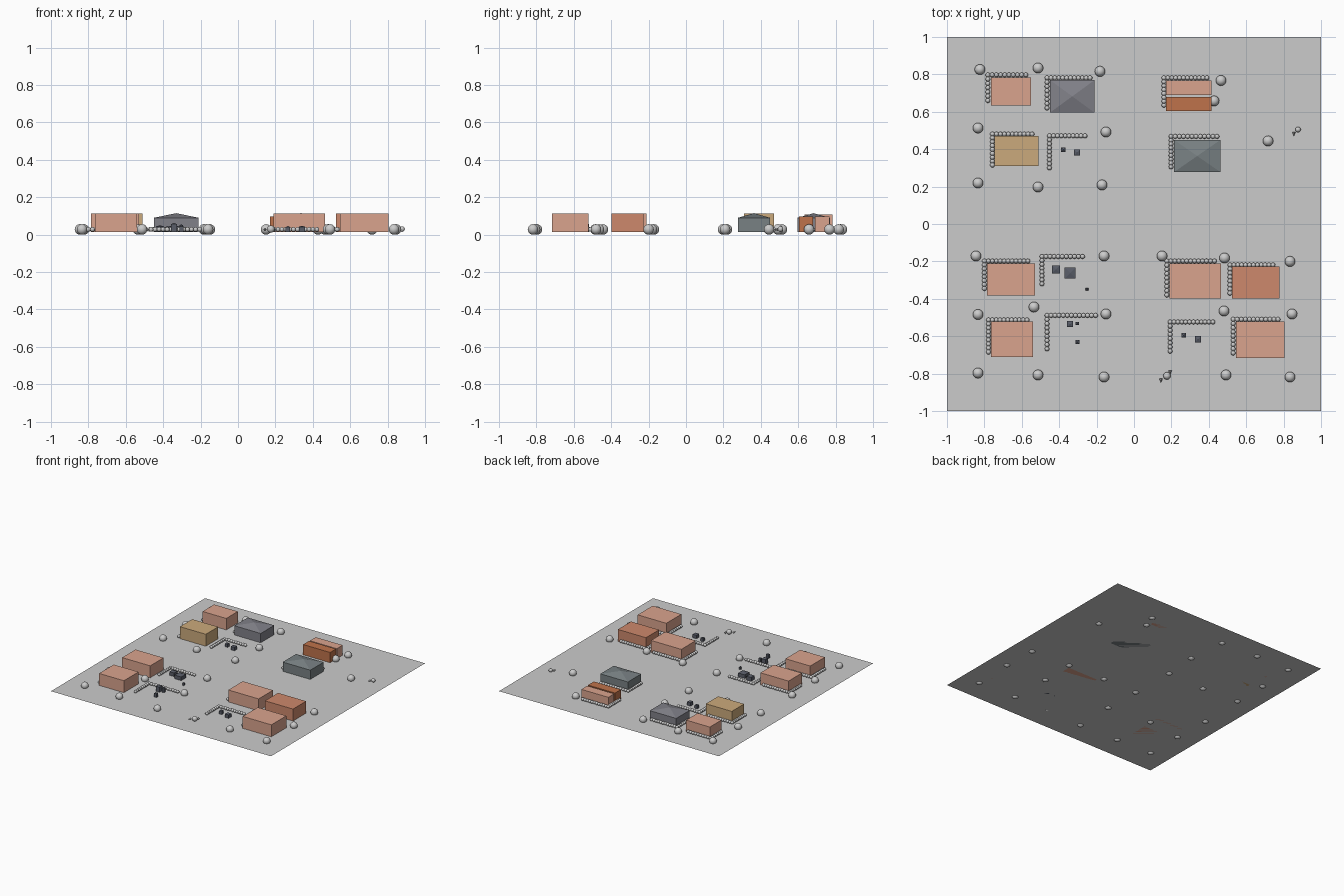
import bpy, bmesh, math
from mathutils import Matrix, Vector

if "Cube" in bpy.data.objects:
    bpy.data.objects.remove(bpy.data.objects["Cube"])

G = 0.014  # ground level: tree crowns sink slightly below it


def material(name, rgb):
    m = bpy.data.materials.new(name)
    m.diffuse_color = (*rgb, 1)
    m.use_nodes = True
    m.node_tree.nodes["Principled BSDF"].inputs["Base Color"].default_value = m.diffuse_color
    return m


CLAY = material("clay", (0.70, 0.37, 0.27))
BRICK = material("brick", (0.61, 0.25, 0.15))
RUST = material("rust", (0.52, 0.17, 0.07))
TAN = material("tan", (0.60, 0.40, 0.20))
SLATE = material("slate", (0.22, 0.22, 0.25))
STONE = material("stone", (0.19, 0.22, 0.23))
DARK = material("dark", (0.10, 0.11, 0.14))


def finish(name, bm, mat=None, smooth=False):
    me = bpy.data.meshes.new(name)
    bm.normal_update()
    for f in bm.faces:
        f.smooth = smooth
    bm.to_mesh(me)
    bm.free()
    ob = bpy.data.objects.new(name, me)
    bpy.context.collection.objects.link(ob)
    if mat:
        me.materials.append(mat)
    return ob


def add_block(bm, x0, x1, y0, y1, z0, z1, peak=0):
    """Box, with an optional pyramid roof poked out of its top."""
    mat = Matrix.Translation(((x0 + x1) / 2, (y0 + y1) / 2, (z0 + z1) / 2)) \
        @ Matrix.Diagonal((x1 - x0, y1 - y0, z1 - z0, 1))
    verts = bmesh.ops.create_cube(bm, size=1, matrix=mat)["verts"]
    if peak:
        top = [f for f in bm.faces if f.verts[0] in verts
               and all(abs(v.co.z - z1) < 1e-5 for v in f.verts)]
        tip = bmesh.ops.poke(bm, faces=top)["verts"][0]
        tip.co.z = z1 + peak


def add_ball(bm, x, y, z, r, seg=16):
    bmesh.ops.create_uvsphere(bm, u_segments=seg, v_segments=seg // 2, radius=r,
                              matrix=Matrix.Translation((x, y, z)))


# ground sheet
bm = bmesh.new()
bmesh.ops.create_grid(bm, x_segments=1, y_segments=1, size=1,
                      matrix=Matrix.Translation((0, 0, G)))
finish("ground", bm)

# houses: x0, x1, y0, y1, wall top, roof peak, material
houses = [
    (-.765, -.55, .633, .783, .108, 0, CLAY),
    (-.45, -.21, .595, .77, .09, .025, SLATE),
    (-.745, -.51, .31, .47, .112, 0, TAN),
    (.17, .415, .603, .679, .098, 0, RUST),
    (.17, .415, .690, .766, .096, 0, CLAY),
    (.213, .463, .277, .45, .09, .025, STONE),
    (-.785, -.53, -.383, -.21, .112, 0, CLAY),
    (-.765, -.54, -.71, -.52, .112, 0, CLAY),
    (.19, .465, -.397, -.21, .112, 0, CLAY),
    (.523, .778, -.397, -.227, .112, 0, BRICK),
    (.545, .805, -.717, -.522, .112, 0, CLAY),
]
for i, (x0, x1, y0, y1, top, peak, mat) in enumerate(houses):
    bm = bmesh.new()
    add_block(bm, x0, x1, y0, y1, G, top, peak)
    finish(f"house_{i + 1}", bm, mat)

# round trees
trees = [(-.824, .826), (-.513, .834), (-.182, .816), (-.834, .513), (-.15, .492),
         (-.834, .219), (-.513, .198), (-.171, .209), (.465, .767), (.428, .658),
         (.717, .444), (-.845, -.171), (-.16, -.171), (.15, -.171), (.484, -.182),
         (.834, -.2), (-.834, -.484), (-.535, -.444), (-.15, -.481), (.481, -.465),
         (.845, -.481), (-.834, -.797), (-.513, -.807), (-.16, -.818),
         (.492, -.807), (.834, -.818)]
bm = bmesh.new()
for x, y in trees:
    add_ball(bm, x, y, .028, .028, 24)
finish("trees", bm, smooth=True)

# L-shaped hedges of small bushes: corner x, corner y, row end x, column end y
hedges = [
    (-.781, .797, -.578, .66), (-.465, .781, -.235, .62), (-.757, .481, -.545, .315),
    (-.452, .471, -.262, .3), (.16, .781, .39, .635), (.198, .468, .444, .305),
    (-.8, -.198, -.567, -.345), (-.492, -.174, -.275, -.32), (-.778, -.513, -.572, -.685),
    (-.465, -.489, -.205, -.668), (.176, -.198, .43, -.38), (.513, -.219, .743, -.37),
    (.193, -.524, .422, -.68), (.53, -.51, .77, -.69),
]
for i, (x, y, xe, ye) in enumerate(hedges):
    bm = bmesh.new()
    n = round((xe - x) / .0215)
    for k in range(n + 1):
        add_ball(bm, x + (xe - x) * k / n, y, .028, .0125)
    n = round((y - ye) / .0215)
    for k in range(1, n + 1):
        add_ball(bm, x, y + (ye - y) * k / n, .028, .0125)
    finish(f"hedge_{i + 1}", bm, smooth=True)

# little sheds on the open plots: x, y, width, height
sheds = [(-.377, .398, .024, .026), (-.305, .382, .032, .028), (-.417, -.243, .042, .03),
         (-.342, -.262, .06, .03), (-.251, -.348, .014, .02), (-.342, -.535, .034, .042),
         (-.303, -.532, .018, .036), (-.303, -.63, .022, .03),
         (.267, -.596, .024, .026), (.342, -.617, .034, .028)]
for i, (x, y, w, h) in enumerate(sheds):
    bm = bmesh.new()
    add_block(bm, x - w / 2, x + w / 2, y - w / 2, y + w / 2, G, G + h, .006)
    finish(f"shed_{i + 1}", bm, DARK)

# garden ornaments: small ball with lying spikes
bm = bmesh.new()
add_ball(bm, .877, .505, .03, .015)
add_ball(bm, .176, -.812, .03, .02)
finish("ornament_balls", bm, smooth=True)
bm = bmesh.new()
for x, y in [(.855, .48), (.144, -.838), (.193, -.797)]:
    bmesh.ops.create_cone(bm, cap_ends=True, segments=4, radius1=.009, radius2=0, depth=.025,
                          matrix=Matrix.Translation((x, y, .028)) @ Matrix.Rotation(math.pi / 2, 4, 'X'))
finish("ornament_spikes", bm)
